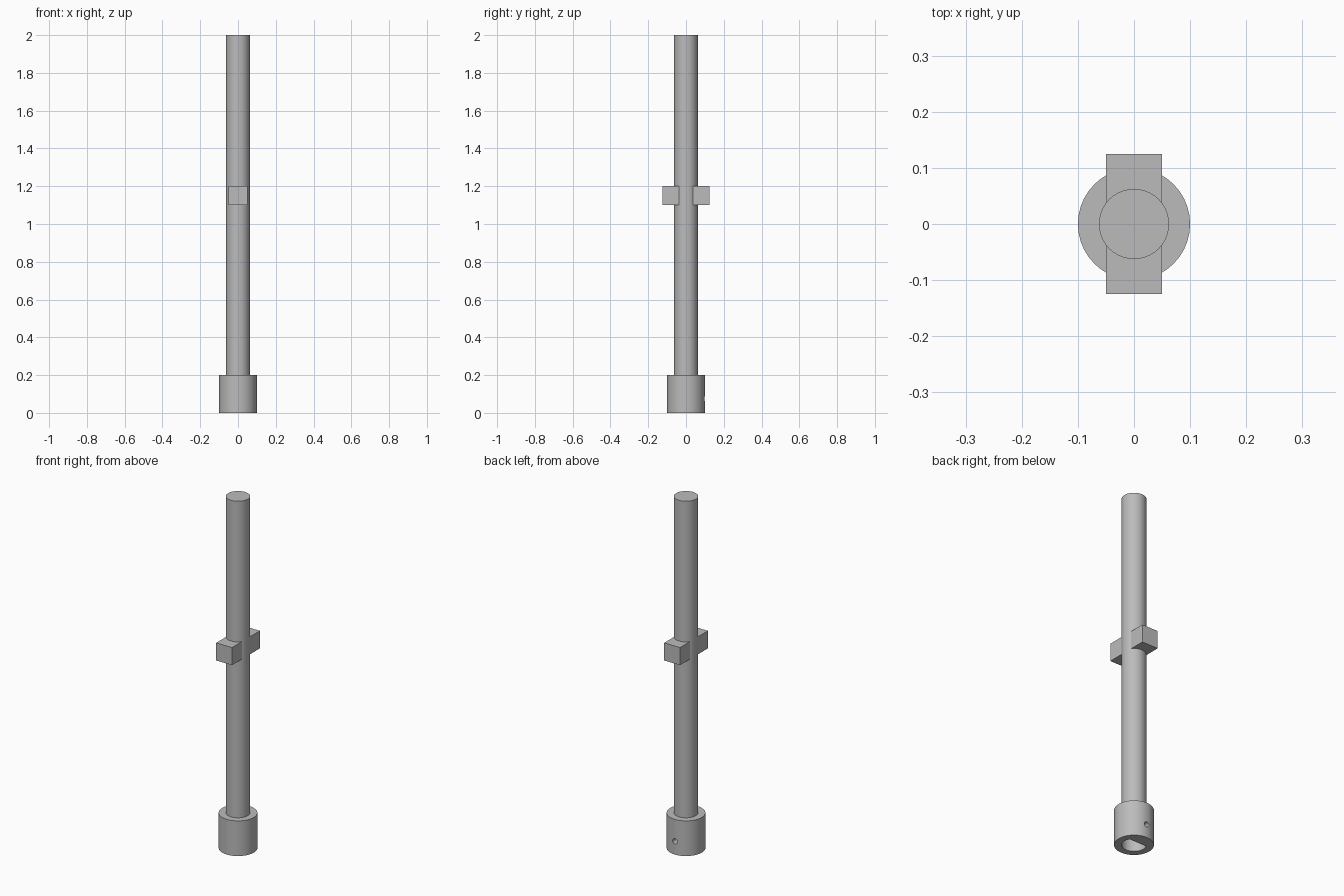
import bpy, bmesh, math

cube = bpy.data.objects.get("Cube")
if cube:
    bpy.data.objects.remove(cube, do_unlink=True)

grey = bpy.data.materials.new("plain_grey")
grey.use_nodes = True
GREY = (0.5, 0.5, 0.5, 1)
grey.diffuse_color = GREY
grey.node_tree.nodes["Principled BSDF"].inputs["Base Color"].default_value = GREY

SHAFT_R, COLLAR_R, COLLAR_H = 0.0625, 0.1, 0.2
BORE_DEPTH, BORE_FLAT = 0.15, 0.03


def prism(name, outline, z0, z1):
    """Extrude a closed xy outline from z0 to z1."""
    bm = bmesh.new()
    face = bm.faces.new([bm.verts.new((x, y, z0)) for x, y in outline])
    top = bmesh.ops.extrude_face_region(bm, geom=[face])["geom"]
    for v in top:
        if isinstance(v, bmesh.types.BMVert):
            v.co.z = z1
    bmesh.ops.recalc_face_normals(bm, faces=bm.faces)
    mesh = bpy.data.meshes.new(name)
    bm.to_mesh(mesh)
    bm.free()
    mesh.materials.append(grey)
    obj = bpy.data.objects.new(name, mesh)
    bpy.context.collection.objects.link(obj)
    return obj


def arc(r, start=0, sweep=math.tau, n=40):
    """Points along an arc; a full circle omits its repeated end point."""
    last = n if sweep >= math.tau else n - 1
    return [(r * math.cos(start + sweep * i / last),
             r * math.sin(start + sweep * i / last)) for i in range(n)]


def activate(obj):
    bpy.ops.object.select_all(action='DESELECT')
    obj.select_set(True)
    bpy.context.view_layer.objects.active = obj


def cut(obj, cutter):
    cutter.hide_render = True
    mod = obj.modifiers.new("cut", 'BOOLEAN')
    mod.operation, mod.solver, mod.object = 'DIFFERENCE', 'EXACT', cutter
    activate(obj)
    bpy.ops.object.modifier_apply(modifier=mod.name)
    bpy.data.objects.remove(cutter, do_unlink=True)


# Shaft and the collar at its foot
shaft = prism("shaft", arc(SHAFT_R), COLLAR_H, 2.0)
collar = prism("collar", arc(COLLAR_R), 0, COLLAR_H)

# D-shaped bore in the underside, its flat towards the back
a = math.asin(BORE_FLAT / SHAFT_R)
d_outline = arc(SHAFT_R, math.pi - a, math.pi + 2 * a)
cut(collar, prism("bore_cutter", d_outline, -0.05, BORE_DEPTH))

# Set screw hole through the back wall into the bore
screw = prism("screw_cutter", arc(0.015, n=20), 0.01, 0.15)
screw.rotation_euler.x = -math.pi / 2
screw.location.z = 0.075
bpy.context.view_layer.update()
cut(collar, screw)

# Square lugs on the front and back of the shaft
for side, name in ((-1, "front_lug"), (1, "back_lug")):
    outline = [(x, side * y) for x, y in
               ((-0.05, 0.03), (0.05, 0.03), (0.05, 0.125), (-0.05, 0.125))]
    prism(name, outline, 1.1, 1.2)

for obj in (shaft, collar):
    activate(obj)
    bpy.ops.object.shade_smooth_by_angle(angle=math.radians(30))
